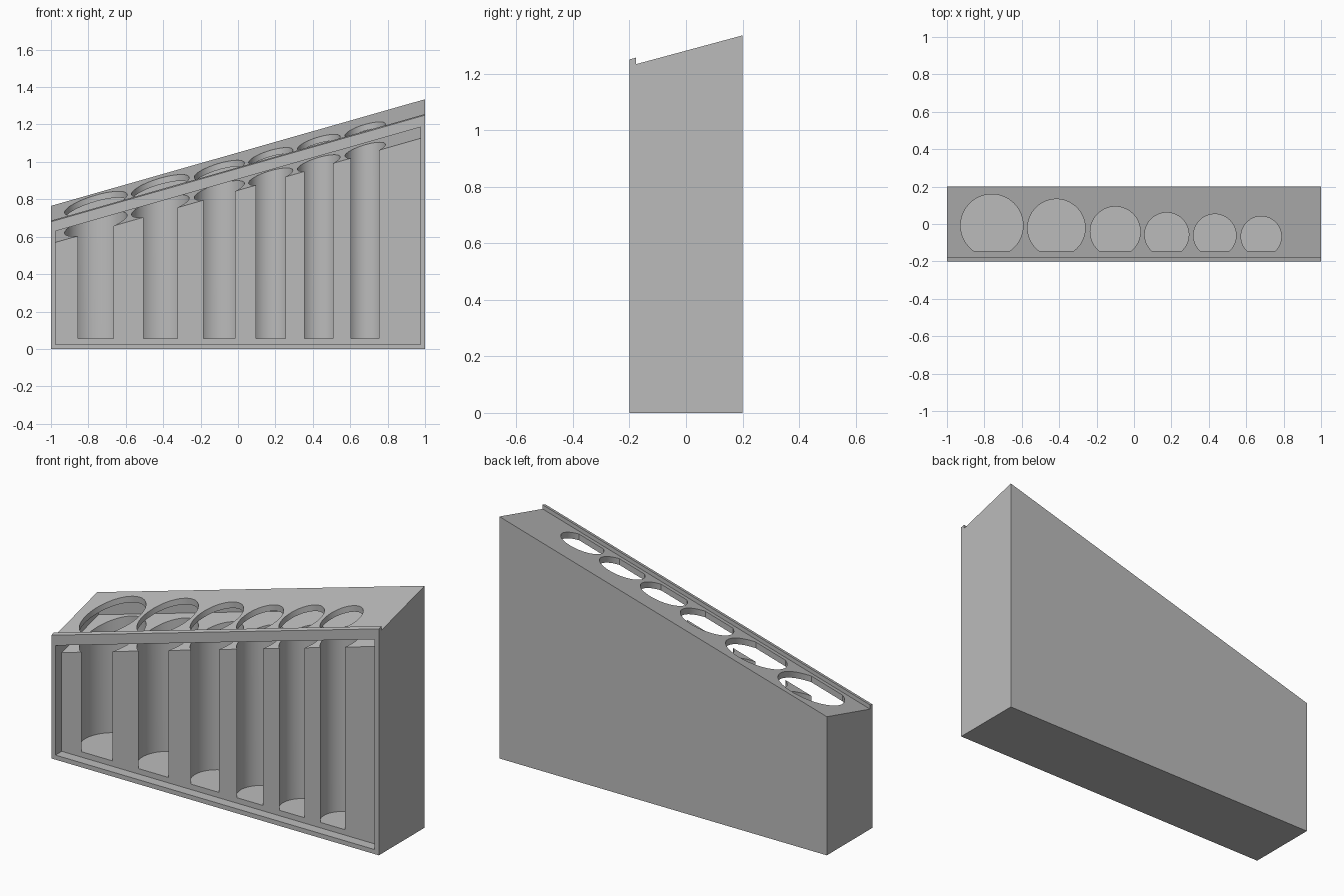
import bpy
import bmesh
import math

cube = bpy.data.objects.get("Cube")
if cube:
    bpy.data.objects.remove(cube, do_unlink=True)

grey = bpy.data.materials.new("plain grey")
grey.use_nodes = True
COLOUR = (0.5, 0.5, 0.5, 1)
grey.diffuse_color = COLOUR
grey.node_tree.nodes["Principled BSDF"].inputs["Base Color"].default_value = COLOUR

FACE_Y = -0.145   # front face of the tube block


def deck(x, y, offset=0.0):
    """Height of the sloping top at a point."""
    return 1.05 + 0.285 * x + 0.27 * (y - 0.2) + offset


def make_object(name, bm):
    bmesh.ops.recalc_face_normals(bm, faces=bm.faces)
    mesh = bpy.data.meshes.new(name)
    bm.to_mesh(mesh)
    bm.free()
    mesh.materials.append(grey)
    obj = bpy.data.objects.new(name, mesh)
    bpy.context.collection.objects.link(obj)
    return obj


def sloped_box(name, half_x, y0, y1, low, high):
    """Box whose top follows the deck; its bottom does too if low is negative."""
    bm = bmesh.new()
    bmesh.ops.create_cube(bm, size=2)
    for v in bm.verts:
        x = half_x * v.co.x
        y = y1 if v.co.y > 0 else y0
        if v.co.z > 0:
            z = deck(x, y, high)
        else:
            z = low if low >= 0 else deck(x, y, low)
        v.co = (x, y, z)
    return make_object(name, bm)


def tube_cutter(x, radius):
    """Round shaft resting against the lip, cut flat along the block face."""
    cy = -0.175 + radius
    start = math.asin((FACE_Y - 0.0005 - cy) / radius)
    sweep = math.pi - 2 * start
    steps = 64
    bm = bmesh.new()
    ring = []
    for i in range(steps + 1):
        a = start + sweep * i / steps
        ring.append(bm.verts.new((x + radius * math.cos(a), cy + radius * math.sin(a), 0.055)))
    base = bm.faces.new(ring)
    extruded = bmesh.ops.extrude_face_region(bm, geom=[base])
    top = [g for g in extruded["geom"] if isinstance(g, bmesh.types.BMVert)]
    bmesh.ops.translate(bm, verts=top, vec=(0, 0, 1.6))
    return make_object("tube_cutter", bm)


# Body wedge and the raised rail along its front edge
body = sloped_box("sorter_body", 1, -0.2, 0.2, 0, 0)
sloped_box("front_lip", 1, -0.2, -0.177, -0.005, 0.023)

# Front panel recess, gap under the deck, and six shafts
cutters = [
    sloped_box("panel_recess_cutter", 0.975, -0.3, FACE_Y, 0.025, -0.034),
    sloped_box("deck_gap_cutter", 0.975, -0.16, 0.175, -0.109, -0.034),
]
tubes = [(-0.76, 0.167), (-0.415, 0.154), (-0.1, 0.134),
         (0.175, 0.118), (0.432, 0.114), (0.68, 0.108)]
cutters += [tube_cutter(x, r) for x, r in tubes]

for cutter in cutters:
    cutter.hide_render = True
    mod = body.modifiers.new(cutter.name, "BOOLEAN")
    mod.operation = "DIFFERENCE"
    mod.solver = "EXACT"
    mod.object = cutter

# Bake the cuts and drop the cutters
graph = bpy.context.evaluated_depsgraph_get()
cut_mesh = bpy.data.meshes.new_from_object(body.evaluated_get(graph))
body.modifiers.clear()
body.data = cut_mesh
for cutter in cutters:
    bpy.data.objects.remove(cutter, do_unlink=True)

bpy.ops.object.select_all(action="DESELECT")
body.select_set(True)
bpy.context.view_layer.objects.active = body
bpy.ops.object.shade_smooth_by_angle(angle=math.radians(30))
